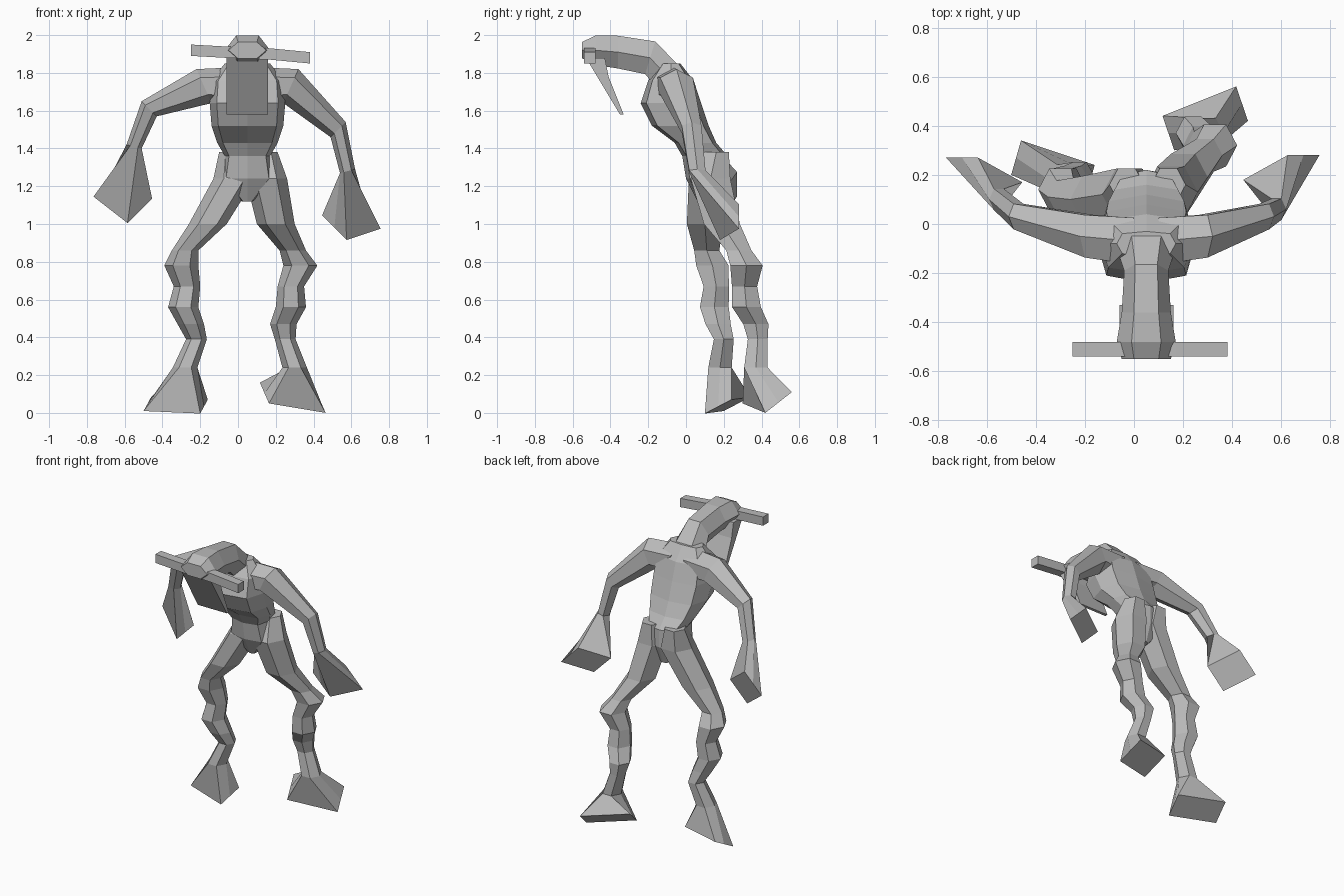
import bpy
import bmesh
from math import sin, cos, tau, copysign
from mathutils import Vector

if "Cube" in bpy.data.objects:
    bpy.data.objects.remove(bpy.data.objects["Cube"])

grey = bpy.data.materials.new("plain_grey")
grey.use_nodes = True
colour = (.5, .5, .5, 1)
grey.diffuse_color = colour
grey.node_tree.nodes["Principled BSDF"].inputs["Base Color"].default_value = colour

ROUND, SOFT, SQUARE = 1, .6, 0  # how blunt a cross-section's corners are


def section(centre, u, v, shape=ROUND):
    """A cross-section: centre, two half-axes and corner shape."""
    return Vector(centre), Vector(u), Vector(v), shape


def level(x, y, z, width, depth, shape=ROUND):
    """Horizontal cross-section for the torso and legs."""
    return section((x, y, z), (width, 0, 0), (0, depth, 0), shape)


def blunt(value, shape):
    """Push a sine or cosine outwards to square off a circle."""
    return copysign(abs(value) ** shape, value) if abs(value) > .1 else 0


def ring_points(sec, sides):
    """Points around a cross-section."""
    centre, u, v, shape = sec
    offset = tau / sides / 2 if sides == 4 else 0
    for i in range(sides):
        angle = tau * i / sides + offset
        yield centre + u * blunt(cos(angle), shape) + v * blunt(sin(angle), shape)


def loft(name, sections, sides=6):
    """Skin a closed, flat-shaded body over the cross-sections."""
    bm = bmesh.new()
    rings = [[bm.verts.new(p) for p in ring_points(sec, sides)] for sec in sections]
    for low, high in zip(rings, rings[1:]):
        for i in range(sides):
            j = (i + 1) % sides
            bm.faces.new((low[i], low[j], high[j], high[i]))
    bm.faces.new(rings[0])
    bm.faces.new(rings[-1])
    bmesh.ops.recalc_face_normals(bm, faces=bm.faces)
    mesh = bpy.data.meshes.new(name)
    bm.to_mesh(mesh)
    bm.free()
    mesh.materials.append(grey)
    obj = bpy.data.objects.new(name, mesh)
    bpy.context.collection.objects.link(obj)


middle = .05  # the body's centre line

# Torso: pelvis wedge, pinched waist, deep hunched chest
torso_profile = [
    # y, z, width, depth
    (.12, 1.12, .03, .06),
    (.11, 1.24, .14, .11),
    (.1, 1.36, .12, .12),
    (.05, 1.43, .16, .11),
    (-.03, 1.52, .19, .15),
    (-.08, 1.64, .2, .16),
    (-.08, 1.76, .19, .12),
    (-.08, 1.85, .12, .05),
]
loft("torso", [level(middle, *row, SOFT) for row in torso_profile], sides=8)

# Neck and head reaching forward
head_profile = [
    # y, z, width, lean, height
    (-.07, 1.75, .13, .07, .07),
    (-.19, 1.88, .09, .03, .1),
    (-.36, 1.91, .1, 0, .1),
    (-.48, 1.92, .12, 0, .09),
    (-.55, 1.92, .1, 0, .05),
]
loft("head", [section((middle, y, z), (width, 0, 0), (0, lean, height))
              for y, z, width, lean, height in head_profile])

# Long flat muzzle plate sloping back under the head
loft("muzzle", [section((middle, y, z), (.11, 0, 0), (0, thickness, 0), SQUARE)
                for y, z, thickness in ((-.48, 1.88, .05), (-.44, 1.78, .03), (-.34, 1.58, .01))],
     sides=4)

# Crossbar of two blunt horns
loft("horns", [section((x, -.51, z), (0, .03, 0), (0, 0, .03), SQUARE)
               for x, z in ((-.25, 1.92), (-.07, 1.91), (.17, 1.9), (.38, 1.88))],
     sides=4)


def arm(name, side, elbow, wrist, hand, tilt):
    """An arm running from the shoulder to a flared, slanted hand."""
    shoulder = Vector((middle, -.07, 1.73))
    out = Vector((side, 0, 0))
    up = Vector((0, 0, 1))
    back = Vector((0, 1, 0))
    loft(name, [
        section(shoulder + out * .05, up * .1, back * .11),
        section(shoulder + out * .23 + back * .02, out * .04 + up * .09, back * .1),
        section(elbow, out * .04 + up * .04, back * .06),
        section(wrist, out * .04 + up * .01, back * .05),
        section(hand, out * .09 + back * .05 + up * tilt, (up - out) * .065, SQUARE),
    ])


arm("left_arm", 1, (.53, .03, 1.5), (.58, .06, 1.28), (.6, .23, 1.01), tilt=.03)
arm("right_arm", -1, (-.47, .03, 1.61), (-.55, .1, 1.41), (-.61, .22, 1.14), tilt=.07)

# Shared leg outline: height and half-width from hip to ankle
leg_profile = [(1.38, .07), (1.24, .11), (1, .1), (.86, .07), (.78, .09),
               (.67, .07), (.56, .08), (.47, .07), (.39, .055), (.24, .065)]


def leg(name, path, foot, turn):
    """A knobbly leg following a path of x and y, ending in a turned foot."""
    sections = [level(x, y, z, width, width * 1.1)
                for (x, y), (z, width) in zip(path, leg_profile)]
    slope = turn / 6
    sections.append(section(foot, (.15, turn, -.015 - slope),
                            (-turn * .4, .07, .045 + slope), SQUARE))
    loft(name, sections)


leg("left_leg",
    [(.14, .16), (.15, .13), (.2, .19), (.29, .28), (.33, .32),
     (.28, .31), (.28, .32), (.24, .37), (.25, .38), (.3, .37)],
    foot=(.29, .43, .08), turn=.06)
leg("right_leg",
    [(-.03, .16), (-.02, .12), (-.16, .1), (-.28, .11), (-.3, .14),
     (-.27, .16), (-.29, .15), (-.25, .17), (-.22, .2), (-.28, .18)],
    foot=(-.33, .22, .04), turn=-.05)
